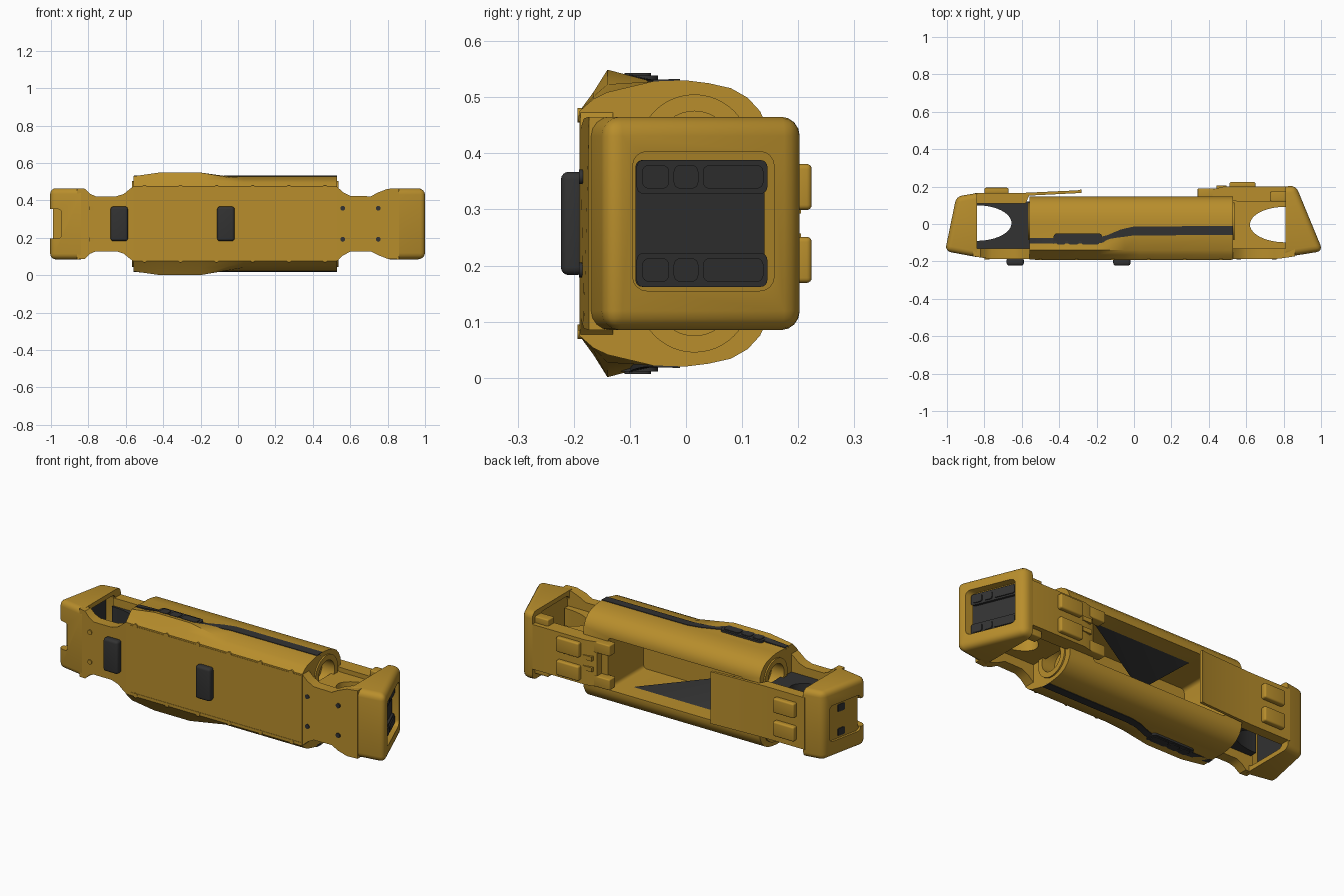
import bpy, bmesh, math

if "Cube" in bpy.data.objects:
    bpy.data.objects.remove(bpy.data.objects["Cube"])

ZC = 0.275  # mirror plane of the shell


def material(name, rgb):
    m = bpy.data.materials.new(name)
    m.diffuse_color = (*rgb, 1)
    m.use_nodes = True
    m.node_tree.nodes["Principled BSDF"].inputs["Base Color"].default_value = m.diffuse_color
    return m


GOLD = material("gold_shell", (0.48, 0.27, 0.025))
DARK = material("dark_plastic", (0.032, 0.032, 0.032))


def finish(name, bm, mat, bevel=0, keep=None):
    bmesh.ops.recalc_face_normals(bm, faces=bm.faces[:])
    if bevel:
        edges = [e for e in bm.edges if keep is None or keep(e)]
        bmesh.ops.bevel(bm, geom=edges, offset=bevel, segments=4, profile=0.5,
                        affect='EDGES', clamp_overlap=True)
    me = bpy.data.meshes.new(name)
    bm.to_mesh(me)
    bm.free()
    ob = bpy.data.objects.new(name, me)
    bpy.context.collection.objects.link(ob)
    me.materials.append(mat)
    smooth(ob)
    return ob


def activate(ob):
    bpy.ops.object.select_all(action='DESELECT')
    ob.select_set(True)
    bpy.context.view_layer.objects.active = ob


def smooth(ob):
    activate(ob)
    bpy.ops.object.shade_smooth_by_angle(angle=math.radians(32))


def loft(name, rings, mat=GOLD, bevel=0, keep=None):
    bm = bmesh.new()
    rows = [[bm.verts.new(p) for p in r] for r in rings]
    n = len(rows[0])
    for a, b in zip(rows, rows[1:]):
        for i in range(n):
            bm.faces.new((a[i], a[(i + 1) % n], b[(i + 1) % n], b[i]))
    bm.faces.new(rows[0])
    bm.faces.new(rows[-1][::-1])
    return finish(name, bm, mat, bevel, keep)


def prism(name, pts, axis, a, b, mat=GOLD, bevel=0, keep=None):
    f = {'x': lambda p, t: (t, p[0], p[1]), 'y': lambda p, t: (p[0], t, p[1]),
         'z': lambda p, t: (p[0], p[1], t)}[axis]
    return loft(name, [[f(p, t) for p in pts] for t in (a, b)], mat, bevel, keep)


def rrect(u0, u1, v0, v1, r, seg=4):
    pts = []
    for cu, cv, s in ((u1 - r, v1 - r, 0), (u0 + r, v1 - r, 90), (u0 + r, v0 + r, 180), (u1 - r, v0 + r, 270)):
        for i in range(seg + 1):
            a = math.radians(s + 90 * i / seg)
            pts.append((cu + r * math.cos(a), cv + r * math.sin(a)))
    return pts


def ellipse(cu, cv, ru, rv, n=48):
    return [(cu + ru * math.cos(2 * math.pi * i / n), cv + rv * math.sin(2 * math.pi * i / n)) for i in range(n)]


def box(name, x, y, z, mat=GOLD, bevel=0):
    return prism(name, [(x[0], y[0]), (x[1], y[0]), (x[1], y[1]), (x[0], y[1])], 'z', z[0], z[1], mat, bevel)


def cut(ob, cutter):
    activate(ob)
    m = ob.modifiers.new("cut", 'BOOLEAN')
    m.operation, m.solver, m.object = 'DIFFERENCE', 'EXACT', cutter
    bpy.ops.object.modifier_apply(modifier=m.name)
    bpy.data.objects.remove(cutter)
    smooth(ob)


def slant(name, y0, y1, z0, z1, face, d0, d1, mat=GOLD, r=0.012):
    """Rounded slab parallel to a leaning end face; d is the offset along x."""
    pts = rrect(y0, y1, z0, z1, r)
    return loft(name, [[(face(y) + d, y, z) for y, z in pts] for d in (d0, d1)], mat)


# Main body: lofted side profile with a bulge towards the -x end
STATIONS = [(-0.56, 0.5), (-0.42, 1), (-0.2, 1), (-0.05, 0.35), (0.03, 0), (0.53, 0)]


def lerp(table, t):
    for (a, u), (b, v) in zip(table, table[1:]):
        if t <= b:
            return u + (v - u) * (t - a) / (b - a)
    return table[-1][1]


def profile(x):
    b = lerp(STATIONS, x)
    return [(-0.19, 0.2), (-0.165, 0.222 + 0.012 * b), (-0.14, 0.234 + 0.04 * b), (-0.06, 0.253), (0, 0.255),
            (0.04, 0.25), (0.08, 0.241), (0.11, 0.224), (0.132, 0.2), (0.146, 0.17)]


rings = []
for x, _ in STATIONS:
    half = profile(x)
    rings.append([(x, y, ZC + h) for y, h in half] + [(x, y, ZC - h) for y, h in half[::-1]])
body = loft("body_shell", rings)
cut(body, prism("bay_cutter", rrect(-0.46, 0.38, ZC - 0.145, ZC + 0.145, 0.02), 'y', -0.168, 0.3))
HIP_Y, HIP_H = 0.015, 0.13
for s in (1, -1):
    for x in (-0.56, 0.53):
        cut(body, prism("hip_cutter", ellipse(HIP_Y, ZC + s * HIP_H, 0.07, 0.07), 'x', x - 0.07, x + 0.07))

# Parts repeated on both sides of the body
STRIPE = [(-0.56, -0.09), (-0.22, -0.09), (-0.15, -0.08), (-0.07, -0.05), (0, -0.037), (0.53, -0.035)]
for s, side in ((1, "upper"), (-1, "lower")):
    # Dark wedge inside the bay, leaning from the side wall to the floor
    wedge = [(0.29, 0.047, 0.145), (-0.31, 0.047, 0.145), (-0.18, -0.167, 0.04)]
    loft("bay_wedge_" + side, [[(x, y + d, ZC + s * h) for x, y, h in wedge] for d in (0, -0.004)], DARK)
    rows = []
    for x in [-0.56 + 1.09 * i / 60 for i in range(61)]:
        y, w = lerp(STRIPE, x), 0.015 + 0.009 * min(1, max(0, (x + 0.2) / 0.2))
        ys = [y - w, y - w / 3, y + w / 3, y + w]
        outer = [(x, v, ZC + s * (lerp(profile(x), v) + 0.003)) for v in ys]
        inner = [(x, v, ZC + s * (lerp(profile(x), v) - 0.01)) for v in ys[::-1]]
        rows.append(outer + inner)
    loft("seam_stripe_" + side, rows, DARK)
    z = sorted((ZC + s * 0.235, ZC + s * 0.264))
    prism("side_grip_" + side, rrect(-0.43, -0.17, -0.122, -0.05, 0.02), 'z', *z, DARK)
    for i, (a, b) in enumerate(((-0.415, -0.365), (-0.352, -0.295), (-0.282, -0.185))):
        z = sorted((ZC + s * 0.26, ZC + s * 0.268))
        prism(f"grip_pad_{side}_{i}", rrect(a, b, -0.11, -0.062, 0.012), 'z', *z, DARK)
    box("belly_rail_" + side, (-0.53, 0.52), (-0.192, -0.185), (ZC + s * 0.187 - 0.005, ZC + s * 0.187 + 0.005))
    for i in range(6):
        x = -0.5 + i * 0.193
        prism(f"rail_knob_{side}_{i}", ellipse(x, ZC + s * 0.193, 0.013, 0.013, 16), 'y', -0.193, -0.18)
    # Hip rings around the round openings
    for x0, x1 in ((-0.568, -0.55), (0.52, 0.538)):
        ring = prism(f"hip_ring_{side}_{x0:.1f}", ellipse(HIP_Y, ZC + s * HIP_H, 0.1, 0.1), 'x', x0, x1)
        cut(ring, prism("ring_cutter", ellipse(HIP_Y, ZC + s * HIP_H, 0.07, 0.07), 'x', x0 - 0.1, x1 + 0.1))

# Belly plates of the two necks, flaring into the body and the end caps
LEFT = [(-0.86, 0.19), (-0.82, 0.188), (-0.79, 0.16), (-0.76, 0.147), (-0.65, 0.147), (-0.61, 0.16),
        (-0.58, 0.185), (-0.56, 0.2), (-0.54, 0.2)]
RIGHT = [(0.5, 0.2), (0.53, 0.198), (0.56, 0.17), (0.6, 0.149), (0.71, 0.147), (0.75, 0.168), (0.8, 0.187), (0.86, 0.19)]
for name, out in (("left", LEFT), ("right", RIGHT)):
    ring = [(x, ZC + h) for x, h in out] + [(x, ZC - h) for x, h in out[::-1]]
    depth = lambda x: -0.188 + 0.015 * max(0, abs(x) - 0.76) / 0.1
    loft("neck_belly_" + name, [[(x, depth(x), z) for x, z in ring], [(x, -0.13, z) for x, z in ring]])

# Neck cores with the elliptical side window
left_core = box("neck_core_left", (-0.85, -0.55), (-0.14, 0.12), (ZC - 0.1, ZC + 0.1), DARK)
cut(left_core, prism("window_cutter", ellipse(-0.84, 0.005, 0.185, 0.095), 'z', 0, 0.6))
right_core = box("neck_core_right", (0.52, 0.82), (-0.14, 0.16), (ZC - 0.1, ZC + 0.1))
cut(right_core, prism("window_cutter", ellipse(0.81, -0.003, 0.19, 0.095), 'z', 0, 0.6))

# Top plates, prongs and bump pads
prism("top_plate_left", [(-0.85, 0.11), (-0.58, 0.11), (-0.56, 0.152), (-0.28, 0.166), (-0.28, 0.185),
                         (-0.3, 0.18), (-0.6, 0.166), (-0.85, 0.166)], 'z', ZC - 0.145, ZC + 0.145)
prism("top_plate_right", [(0.42, 0.14), (0.42, 0.185), (0.48, 0.2), (0.82, 0.2), (0.82, 0.12), (0.56, 0.12)],
      'z', ZC - 0.125, ZC + 0.125)
for s, side in ((1, "upper"), (-1, "lower")):
    for n, x0, x1, y in (("left", -0.8, -0.67, 0.16), ("right", 0.51, 0.65, 0.19)):
        box(f"bump_pad_{n}_{side}", (x0, x1), (y, y + 0.034), (ZC + s * 0.065 - 0.041, ZC + s * 0.065 + 0.041), bevel=0.009)
    box("prong_" + side, (0.34, 0.44), (0.135, 0.19), (ZC + s * 0.095 - 0.03, ZC + s * 0.095 + 0.03), bevel=0.006)
    box("latch_bar_" + side, (0.44, 0.495), (0.19, 0.205), (ZC + s * 0.03 - 0.012, ZC + s * 0.03 + 0.012))
    box("shoulder_" + side, (0.73, 0.83), (0.12, 0.175), (ZC + s * 0.14 - 0.02, ZC + s * 0.14 + 0.02), bevel=0.006)

# End caps: leaning rounded shells hollowed from the inside
Z0, Z1 = ZC - 0.19, ZC + 0.19
right_cap = prism("end_cap_right", [(0.81, 0.2), (0.865, 0.207), (1.01, -0.145), (0.81, -0.177)], 'z', Z0, Z1,
                  bevel=0.034, keep=lambda e: max(v.co.x for v in e.verts) > 0.82)
left_cap = prism("end_cap_left", [(-0.84, 0.165), (-0.95, 0.147), (-1.01, -0.145), (-0.84, -0.177)], 'z', Z0, Z1,
                 bevel=0.03, keep=lambda e: min(v.co.x for v in e.verts) < -0.85)
cut(right_cap, prism("cavity_cutter", rrect(-0.13, 0.13, Z0 + 0.025, Z1 - 0.025, 0.03), 'x', 0.7, 0.825))
cut(left_cap, prism("cavity_cutter", rrect(-0.14, 0.12, Z0 + 0.025, Z1 - 0.025, 0.03), 'x', -0.92, -0.7))
prism("cavity_liner_left", rrect(-0.139, 0.119, Z0 + 0.026, Z1 - 0.026, 0.03), 'x', -0.925, -0.9, DARK)

# Sensor window on the right end
face_r = lambda y: 0.865 + (0.207 - y) * 0.145 / 0.352
cut(right_cap, slant("window_cutter", -0.095, 0.157, 0.155, 0.403, face_r, -0.045, 0.1, r=0.025))
slant("sensor_panel", -0.09, 0.14, 0.162, 0.388, face_r, -0.05, -0.04, DARK)
for s, side in ((1, "upper"), (-1, "lower")):
    zc = ZC + s * 0.083
    slant("sensor_strip_" + side, -0.088, 0.145, zc - 0.03, zc + 0.03, face_r, -0.045, -0.026, DARK)
    for i, (a, b) in enumerate(((-0.078, -0.03), (-0.022, 0.022), (0.03, 0.138))):
        slant(f"sensor_lens_{side}_{i}", a, b, zc - 0.021, zc + 0.021, face_r, -0.03, -0.02, DARK)

# Shallow panel, corner notch and contacts on the left end
face_l = lambda y: -0.95 - (0.147 - y) * 0.06 / 0.292
cut(left_cap, slant("panel_cutter", -0.11, 0.1, ZC - 0.1, ZC + 0.1, face_l, -0.1, 0.012, r=0.02))
cut(left_cap, prism("notch_cutter", rrect(-1.1, -0.945, ZC - 0.078, ZC + 0.078, 0.015), 'y', -0.3, -0.1))
for s, side in ((1, "upper"), (-1, "lower")):
    zc = ZC + s * 0.067
    slant("contact_" + side, -0.01, 0.035, zc - 0.02, zc + 0.02, face_l, 0.007, 0.025, DARK, 0.005)

# Feet and screws on the belly
for i, x in enumerate((-0.635, -0.065)):
    box(f"belly_foot_{i}", (x - 0.046, x + 0.046), (-0.223, -0.18), (ZC - 0.092, ZC + 0.092), DARK, 0.014)
for s in (1, -1):
    for x, mat in ((0.56, DARK), (0.75, DARK), (-0.785, GOLD)):
        prism("belly_screw", ellipse(x, ZC + s * 0.083, 0.013, 0.013, 16), 'y', -0.191, -0.17, mat)
